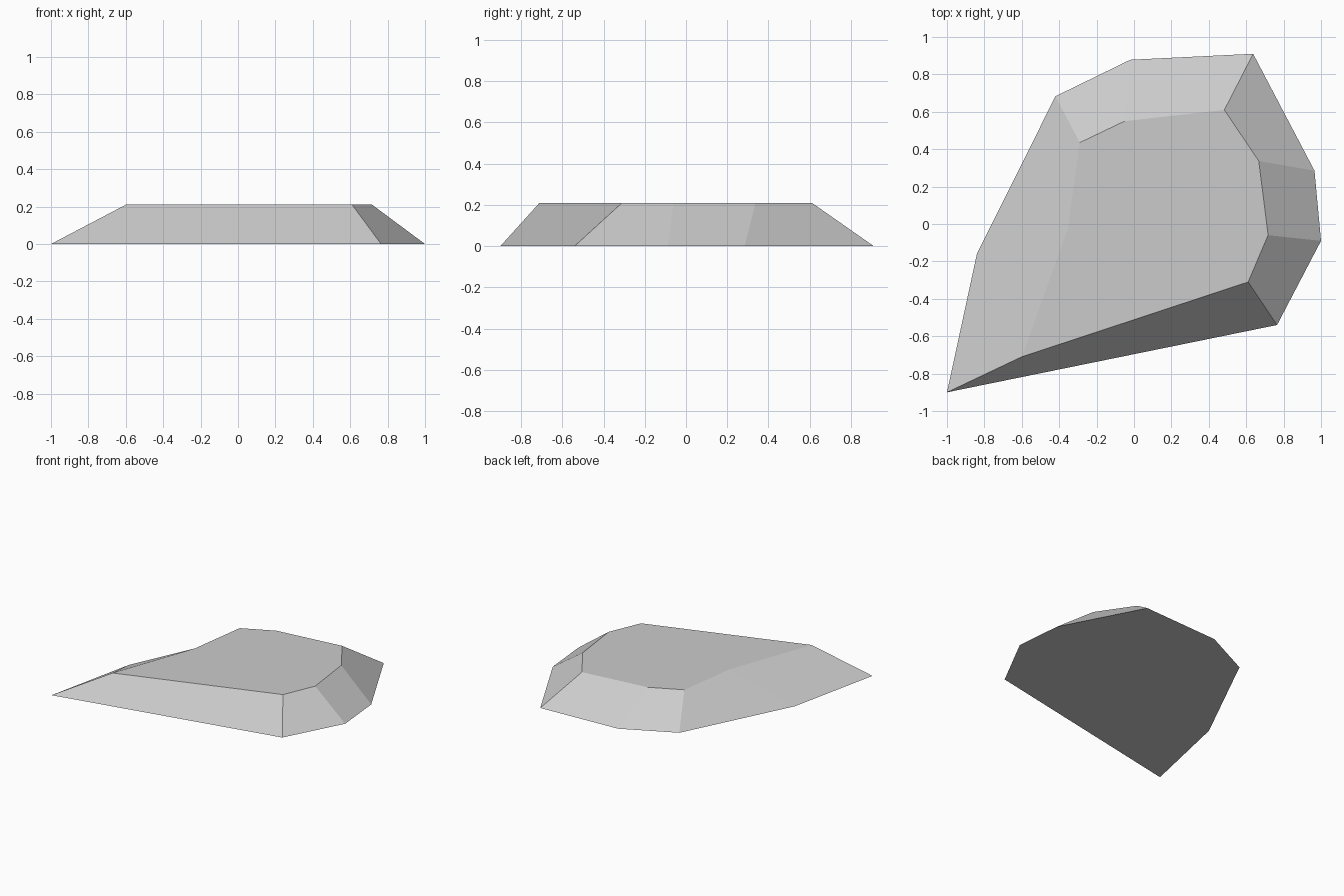
import bpy
import bmesh

cube = bpy.data.objects.get("Cube")
if cube:
    bpy.data.objects.remove(cube, do_unlink=True)

HEIGHT = 0.21

# Matching outlines of the slab, counter-clockwise from the long pointed tip
base_outline = [(-1, -.9), (.765, -.54), (1, -.09), (.965, .285),
                (.637, .91), (-.02, .878), (-.42, .683), (-.84, -.16)]
top_outline = [(-.6, -.71), (.61, -.31), (.717, -.06), (.667, .337),
               (.483, .61), (-.05, .55), (-.29, .435), (-.355, -.03)]


def flat_material(name, colour):
    mat = bpy.data.materials.new(name)
    mat.use_nodes = True
    mat.diffuse_color = colour
    mat.node_tree.nodes["Principled BSDF"].inputs["Base Color"].default_value = colour
    return mat


def bevelled_slab(name, lower, upper, height, mat):
    bm = bmesh.new()
    bottom = [bm.verts.new((x, y, 0)) for x, y in lower]
    top = [bm.verts.new((x, y, height)) for x, y in upper]
    bm.faces.new(bottom[::-1])
    bm.faces.new(top)
    # Sloping sides joining the two outlines
    count = len(bottom)
    for i in range(count):
        j = (i + 1) % count
        bm.faces.new((bottom[i], bottom[j], top[j], top[i]))
    bmesh.ops.recalc_face_normals(bm, faces=bm.faces)
    mesh = bpy.data.meshes.new(name)
    bm.to_mesh(mesh)
    bm.free()
    mesh.materials.append(mat)
    obj = bpy.data.objects.new(name, mesh)
    bpy.context.collection.objects.link(obj)
    return obj


# Flat stone with sloping sides
stone_grey = flat_material("stone_grey", (0.6, 0.6, 0.6, 1))
bevelled_slab("flat_stone", base_outline, top_outline, HEIGHT, stone_grey)
